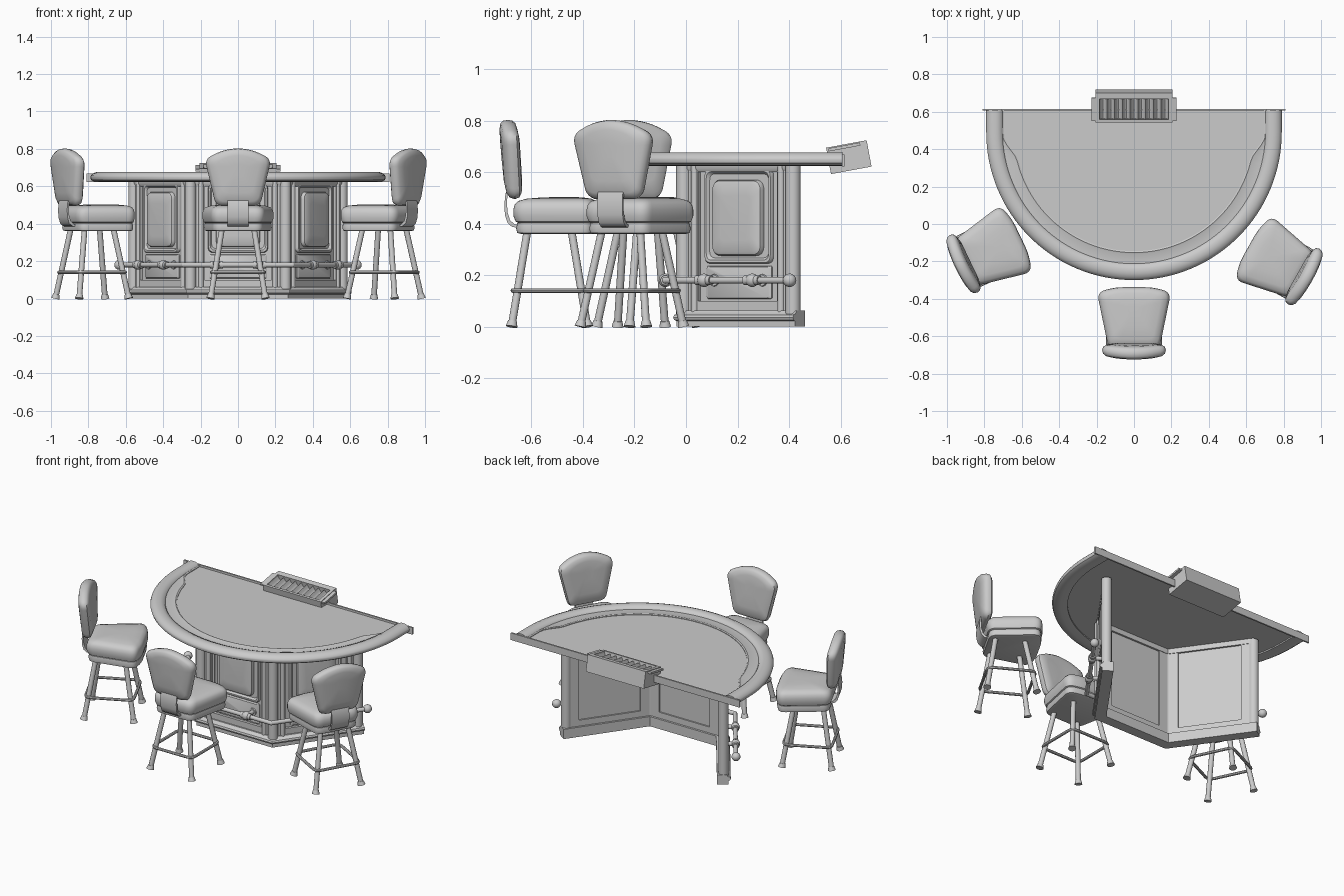
import bpy, bmesh, math
from mathutils import Vector, Matrix
from math import sin, cos, pi, radians

if "Cube" in bpy.data.objects:
    bpy.data.objects.remove(bpy.data.objects["Cube"])

I = Matrix.Identity(4)


def finish(name, bm, M=I):
    bmesh.ops.recalc_face_normals(bm, faces=bm.faces[:])
    me = bpy.data.meshes.new(name)
    bm.to_mesh(me)
    bm.free()
    me.transform(M)
    ob = bpy.data.objects.new(name, me)
    bpy.context.collection.objects.link(ob)
    return ob


def skin(name, rings, M=I):
    """Bridge closed rings of points and cap both ends."""
    bm = bmesh.new()
    vs = [[bm.verts.new(p) for p in r] for r in rings]
    n = len(vs[0])
    for a, b in zip(vs, vs[1:]):
        for i in range(n):
            j = (i + 1) % n
            bm.faces.new((a[i], a[j], b[j], b[i]))
    bm.faces.new(vs[0][::-1])
    bm.faces.new(vs[-1])
    return finish(name, bm, M)


def rounded(corners, r, n=6):
    """Polygon with rounded corners."""
    out, P = [], [Vector(c) for c in corners]
    for i, p in enumerate(P):
        a = p + (P[i - 1] - p).normalized() * r
        b = p + (P[(i + 1) % len(P)] - p).normalized() * r
        for k in range(n + 1):
            t = k / n
            out.append(a * (1 - t) ** 2 + p * 2 * t * (1 - t) + b * t * t)
    return out


def rect(w, z0, z1):
    return [(-w / 2, z0), (w / 2, z0), (w / 2, z1), (-w / 2, z1)]


def loft(name, outline, levels, place=lambda u, v, d: Vector((u, v, d)), M=I):
    """Stack scaled copies of an outline: levels are (scale, height)."""
    c = sum(outline, Vector((0, 0))) / len(outline)
    return skin(name, [[place(*(c + (p - c) * s), d) for p in outline] for s, d in levels], M)


def box(name, c, size, M=I):
    bm = bmesh.new()
    bmesh.ops.create_cube(bm, size=1, matrix=Matrix.Translation(c) @ Matrix.Diagonal((*size, 1)))
    return finish(name, bm, M)


def rod(name, a, b, r1, r2=None, M=I, seg=16):
    a, b = Vector(a), Vector(b)
    q = (b - a).to_track_quat('Z', 'Y').to_matrix().to_4x4()
    bm = bmesh.new()
    bmesh.ops.create_cone(bm, cap_ends=True, segments=seg, radius1=r1, radius2=r2 or r1,
                          depth=(b - a).length, matrix=Matrix.Translation((a + b) / 2) @ q)
    return finish(name, bm, M)


def ball(name, c, r, M=I):
    bm = bmesh.new()
    bmesh.ops.create_uvsphere(bm, u_segments=20, v_segments=12, radius=r, matrix=Matrix.Translation(c))
    return finish(name, bm, M)


# ---- table top: U-shaped path (straight ends plus half circle) ----
CY, BACK = 0.49, 0.61


def top_path():
    return ([(0, BACK), (0, 0.55)] + [(pi * k / 64, CY) for k in range(65)]
            + [(pi, 0.55), (pi, BACK)])


def at(a, y, r, z):
    return Vector((r * cos(a), y - r * sin(a), z))


def sweep_top(name, profile):
    return skin(name, [[at(a, y, r, z) for r, z in profile(y - 0.64 * sin(a))] for a, y in top_path()])


def trim_in(y):
    t = min(1, max(0, (y - 0.34) / 0.14))
    return 0.635 + 0.06 * t * t * (3 - 2 * t)


sweep_top("armrest", lambda y: [(.70, .655), (.708, .668), (.73, .677), (.755, .677), (.775, .669), (.787, .657),
                                (.79, .648), (.786, .635), (.772, .626), (.74, .624), (.70, .628)])
sweep_top("wood_track", lambda y: [(trim_in(y), .65), (trim_in(y), .659), (trim_in(y) + .008, .662),
                                   (trim_in(y) + .015, .659), (.708, .659), (.708, .65)])
felt = [at(a, y, .705, 0).to_2d() for a, y in top_path()]
loft("felt_top", felt, [(1, .636), (1, .655)])
box("back_strip", (0, .611, .645), (1.62, .010, .045))

# ---- chip tray, tilted ----
T = Matrix.Translation((0, .632, .658)) @ Matrix.Rotation(radians(10.5), 4, 'X')
box("tray_bottom", (0, 0, -.046), (.41, .16, .012), T)
box("tray_front_wall", (0, -.073, 0), (.41, .014, .104), T)
box("tray_back_wall", (0, .063, 0), (.41, .034, .104), T)
for s in (-1, 1):
    box("tray_side_wall", (s * .195, 0, 0), (.02, .16, .104), T)
    box("tray_side_flange", (s * .212, -.01, .042), (.03, .125, .012), T)
scallop = [(-.186 + .372 * k / 54, .044 - .032 * abs(sin(pi * k / 6))) for k in range(55)]
scallop += [(.186, -.04), (-.186, -.04)]
skin("tray_chip_slots", [[Vector((x, y, z)) for x, z in scallop] for y in (-.068, .048)], T)

# ---- pedestal: three panels in a bay ----
CX, EX, EY = 0.25, 0.55, 0.42
ANG = math.atan2(EY, EX - CX)
DX, DY = cos(ANG), sin(ANG)
SIDE = math.hypot(EX - CX, EY)


def bay(d, e=0):
    """Plan points of the bay, pushed out by d and lengthened by e."""
    cx = CX + d * math.tan(ANG / 2)
    ex, ey = EX + DX * e + DY * d, EY + DY * e - DX * d
    return [(-ex, ey), (-cx, -d), (cx, -d), (ex, ey)]


def sweep_bay(name, profile, e):
    lines = [(bay(d, e), z) for d, z in profile]
    return skin(name, [[Vector((*l[i], z)) for l, z in lines] for i in range(4)])


sweep_bay("plinth", [(-.03, 0), (.036, 0), (.036, .022), (.046, .026), (.05, .036), (.046, .046),
                     (.034, .05), (.026, .062), (-.03, .062)], .03)
sweep_bay("top_moulding", [(-.02, .6), (.015, .6), (.024, .615), (.024, .632), (-.02, .632)], .01)

panels = [(Vector((0, 0, 0)), 0, 2 * CX)]
for s in (-1, 1):
    panels.append((Vector((s * (CX + EX) / 2, EY / 2, 0)), s * ANG, SIDE))
for c, ang, w in panels:
    M = Matrix.Translation(c) @ Matrix.Rotation(ang, 4, 'Z')
    out = lambda u, v, d: Vector((u, -d, v))
    box("panel_sheet", (0, .004, .34), (w, .008, .58), M)
    box("bottom_rail", (0, 0, .08), (w, .034, .04), M)
    for s in (-1, 1):
        box("stile", (s * (w / 2 - .035), 0, .34), (.07, .034, .58), M)
        rod("half_column", (s * (w / 2 - .052), -.015, .055), (s * (w / 2 - .052), -.015, .625), .014, M=M)
        # foot rail bracket
        rod("rail_bracket", (s * .115, 0, .18), (s * .115, -.08, .18), .013, M=M)
        rod("bracket_flange", (s * .115, 0, .18), (s * .115, -.018, .18), .028, .022, M=M)
        ball("bracket_ball", (s * .115, -.08, .18), .026, M)
        rod("bracket_collar", (s * .08, -.08, .18), (s * .15, -.08, .18), .019, M=M)
    loft("pad_frame", rounded(rect(.32, .245, .615), .03),
         [(1, -.002), (1, .012), (.98, .018), (.93, .018), (.88, .006)], out, M)
    loft("pad", rounded(rect(.236, .275, .57), .04),
         [(1, .002), (1, .016), (.97, .026), (.9, .031), (.6, .034)], out, M)
    loft("lower_panel", rounded(rect(.31, .108, .236), .01),
         [(1, -.002), (1, .006), (.94, .012)], out, M)
for x, y in bay(.008):
    rod("corner_column", (x, y, .05), (x, y, .628), .03, seg=24)

# foot rail
rail = bay(.08, .035)
for a, b in zip(rail, rail[1:]):
    rod("foot_rail", (*a, .18), (*b, .18), .013)
for i, (x, y) in enumerate(rail):
    ball("rail_end" if i in (0, 3) else "rail_elbow", (x, y, .18), .026 if i in (0, 3) else .0135)

# ---- stool, built about its own centre then placed three times ----
stool = []
seat = rounded([(-.135, -.14), (.135, -.14), (.198, .165), (.1, .192), (-.1, .192), (-.198, .165)], .045)
stool.append(loft("seat_base", seat, [(.86, .36), (.93, .364), (.95, .38), (.93, .402), (.86, .406)]))
stool.append(loft("seat_cushion", seat, [(.88, .40), (.96, .408), (1, .43), (1, .455), (.975, .474),
                                         (.91, .488), (.75, .497), (.45, .502), (.15, .503)]))
back = rounded([(-.118, .495), (.118, .495), (.178, .745), (.09, .79), (0, .806), (-.09, .79), (-.178, .745)], .04)
stool.append(loft("backrest", back, [(.2, -.036), (.65, -.035), (.88, -.029), (.97, -.018), (1, 0),
                                     (.97, .018), (.88, .029), (.65, .035), (.2, .036)],
                  lambda u, v, d: Vector((u, -.138 - .08 * (v - .5) + d + .4 * u * u, v))))
strap = [(-.15, .56), (-.166, .52), (-.17, .48), (-.168, .44), (-.158, .408), (-.14, .392), (-.09, .386)]
stool.append(skin("back_strap", [[Vector((x, y + o, z + o)) for x, o in
                                  ((-.056, -.005), (.056, -.005), (.056, .005), (-.056, .005))] for y, z in strap]))
for sx in (-1, 1):
    for sy in (-1, 1):
        foot = Vector((sx * .147, sy * .147, 0))
        top = Vector((sx * .085, sy * .085, .375))
        stool.append(rod("leg", foot, top, .015))
        stool.append(rod("leg_foot", foot, foot.lerp(top, .06), .023, .017))
# square foot ring
pts = rounded([(-.142, -.142), (.142, -.142), (.142, .142), (-.142, .142)], .04)
cu = bpy.data.curves.new("foot_ring", 'CURVE')
cu.dimensions, cu.bevel_depth, cu.bevel_resolution = '3D', .009, 2
sp = cu.splines.new('POLY')
sp.points.add(len(pts) - 1)
for q, p in zip(sp.points, pts):
    q.co = (*p, .14, 1)
sp.use_cyclic_u = True
tmp = bpy.data.objects.new("foot_ring_curve", cu)
bpy.context.collection.objects.link(tmp)
ring_mesh = bpy.data.meshes.new_from_object(tmp.evaluated_get(bpy.context.evaluated_depsgraph_get()))
bpy.data.objects.remove(tmp)
ring = bpy.data.objects.new("foot_ring", ring_mesh)
bpy.context.collection.objects.link(ring)
stool.append(ring)

# smooth shading
bpy.ops.object.select_all(action='SELECT')
bpy.context.view_layer.objects.active = ring
bpy.ops.object.shade_smooth_by_angle(angle=radians(38))

# place the stools
for x, y, a in ((-.78, -.15, -64.4), (.782, -.21, 60.5), (0, -.53, 0)):
    P = Matrix.Translation((x, y, 0)) @ Matrix.Rotation(radians(a), 4, 'Z')
    for ob in stool:
        if a:
            o = ob.copy()
            bpy.context.collection.objects.link(o)
        else:
            o = ob
        o.matrix_world = P
